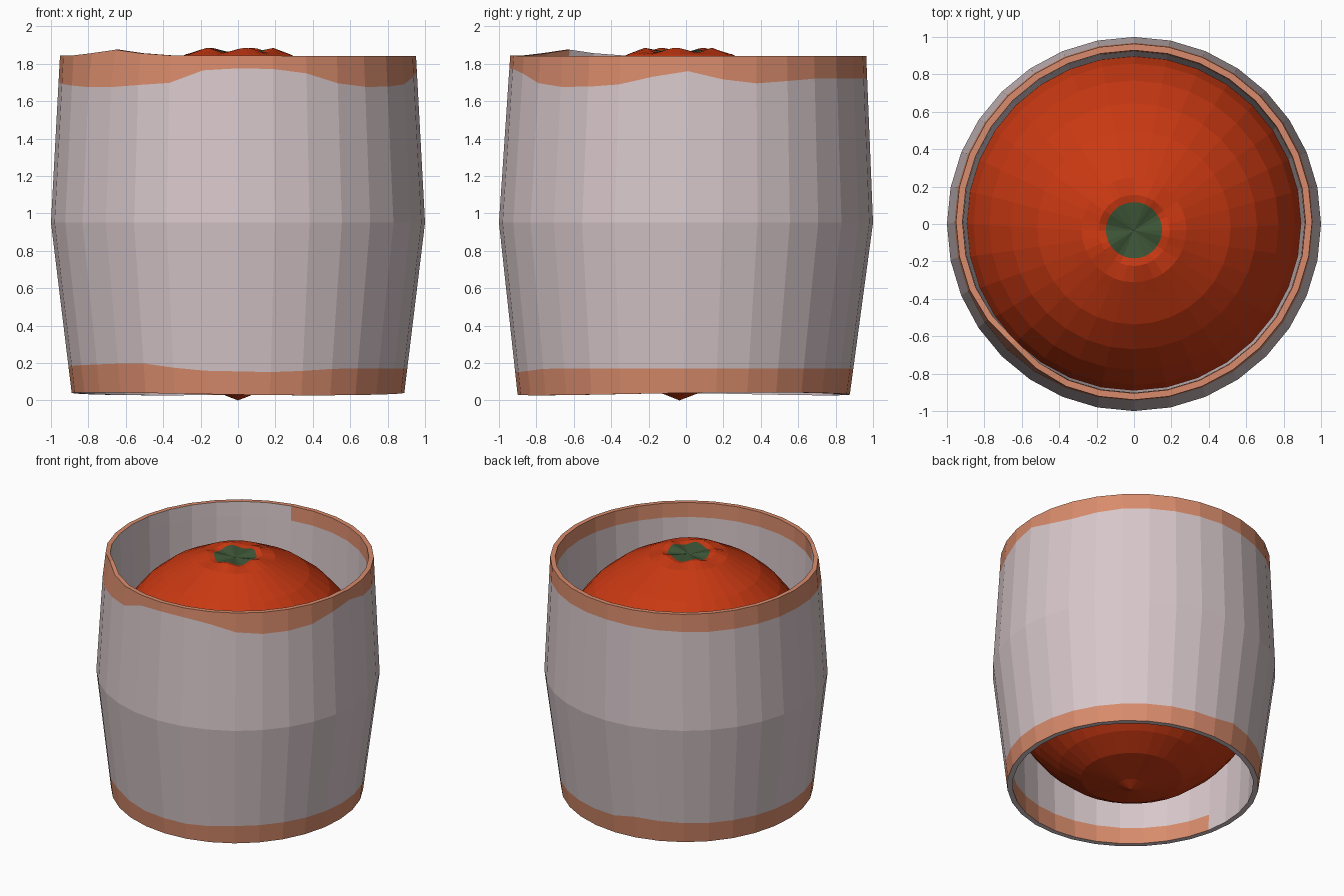
import bpy, bmesh, math

if "Cube" in bpy.data.objects:
    bpy.data.objects.remove(bpy.data.objects["Cube"])

def mat(name, rgb):
    m = bpy.data.materials.new(name)
    m.diffuse_color = (*rgb, 1)
    m.use_nodes = True
    m.node_tree.nodes["Principled BSDF"].inputs["Base Color"].default_value = m.diffuse_color
    return m

PALE = mat("pale pink grey", (0.68, 0.57, 0.59))
RIND = mat("salmon orange", (0.69, 0.26, 0.15))
RED = mat("orange red", (0.58, 0.04, 0.006))
GREEN = mat("stem green", (0.045, 0.09, 0.037))
N = 32

def lerp(table, a):
    for (a0, v0), (a1, v1) in zip(table, table[1:]):
        if a0 <= a <= a1:
            return v0 + (v1 - v0) * (a - a0) / (a1 - a0)
    return table[-1][1]

def finish(name, bm, mats):
    bmesh.ops.recalc_face_normals(bm, faces=bm.faces)
    me = bpy.data.meshes.new(name)
    bm.to_mesh(me)
    bm.free()
    for m in mats:
        me.materials.append(m)
    ob = bpy.data.objects.new(name, me)
    bpy.context.collection.objects.link(ob)
    return ob

# wavy lower edge of the upper rind and upper edge of the lower rind, by angle
top_edge = [(-180, 1.70), (-140, 1.67), (-110, 1.70), (-106, 1.76), (-85, 1.78),
            (-70, 1.76), (-55, 1.69), (-40, 1.67), (-13, 1.70), (-9, 1.77),
            (0, 1.76), (18, 1.69), (45, 1.72), (90, 1.72), (135, 1.70), (180, 1.70)]
low_edge = [(-180, 0.18), (-125, 0.20), (-105, 0.16), (-75, 0.15), (-55, 0.17),
            (-10, 0.17), (90, 0.17), (100, 0.20), (130, 0.18), (180, 0.18)]

# wrapped slice: closed ring section with outer wall, rim, inner wall
bm = bmesh.new()
cols = []
for i in range(N):
    d = -180 + 360 * i / N
    a = math.radians(d)
    bump = max(0, 1 - abs(d + 135) / 18)          # overlap seam at front left
    zt = 1.84 + 0.03 * bump + 0.005 * max(0, math.cos(a + math.pi * .75))
    zb = 0.035 + 0.008 * math.sin(2 * a + 0.6)
    te, le = lerp(top_edge, d), lerp(low_edge, d)
    out = lambda z: (0.888 + 0.112 * (z - 0.03) / 0.92) if z < 0.95 else 1 - 0.048 * (z - 0.95) / 0.89
    prof = [(out(zb), zb), (out(le), le), (1.0, 0.95), (out(te), te), (out(zt) - .025 * bump, zt),
            (0.917 - .02 * bump, zt), (0.912, 1.73), (0.885, 0.95), (0.857, 0.17), (0.85, zb)]
    col = []
    for r, z in prof:
        oy = 0.012 * (z - 0.95) / 0.9 if z != 0.95 else 0
        col.append(bm.verts.new((r * math.cos(a), r * math.sin(a) + oy, z)))
    cols.append(col)
for i in range(N):
    d = -180 + 360 * (i + 0.5) / N
    p, q = cols[i], cols[(i + 1) % N]
    for k in range(10):
        l = (k + 1) % 10
        f = bm.faces.new((p[k], q[k], q[l], p[l]))
        orange = k in (0, 3, 4)
        if k == 5:
            orange = -135 < d < 102
        if k == 8:
            orange = not 102 < d <= 180 and d > -168
        f.material_index = 1 if orange else 0
finish("wrapped_slice", bm, [PALE, RIND])

# round fruit: pointed bottom, dimpled crown with a green stem scar
bm = bmesh.new()
prof = [(0.09, 0.035)]
for k in range(2, 15):
    t = math.pi * k / 16
    prof.append((0.93 * math.sin(t), 0.95 - 0.93 * math.cos(t)))
prof += [(0.28, 1.85), (0.19, 1.873), (0.15, 1.865)]
rings = []
for j, (r, z) in enumerate(prof):
    oy = -0.035 * abs((z - 0.95) / 0.93) ** 3
    ring = []
    for i in range(N):
        a = 2 * math.pi * i / N
        w = 0.012 * math.cos(5 * a + 0.5) if j >= len(prof) - 2 else 0
        ring.append(bm.verts.new((r * math.cos(a), r * math.sin(a) + oy, z + w)))
    rings.append(ring)
low = bm.verts.new((0, -0.035, 0))
top = bm.verts.new((0, -0.035, 1.85))
for i in range(N):
    n = (i + 1) % N
    for s, t in zip(rings, rings[1:]):
        bm.faces.new((s[i], s[n], t[n], t[i]))
    bm.faces.new((low, rings[0][n], rings[0][i]))
    bm.faces.new((top, rings[-1][i], rings[-1][n])).material_index = 1
finish("round_fruit", bm, [RED, GREEN])
